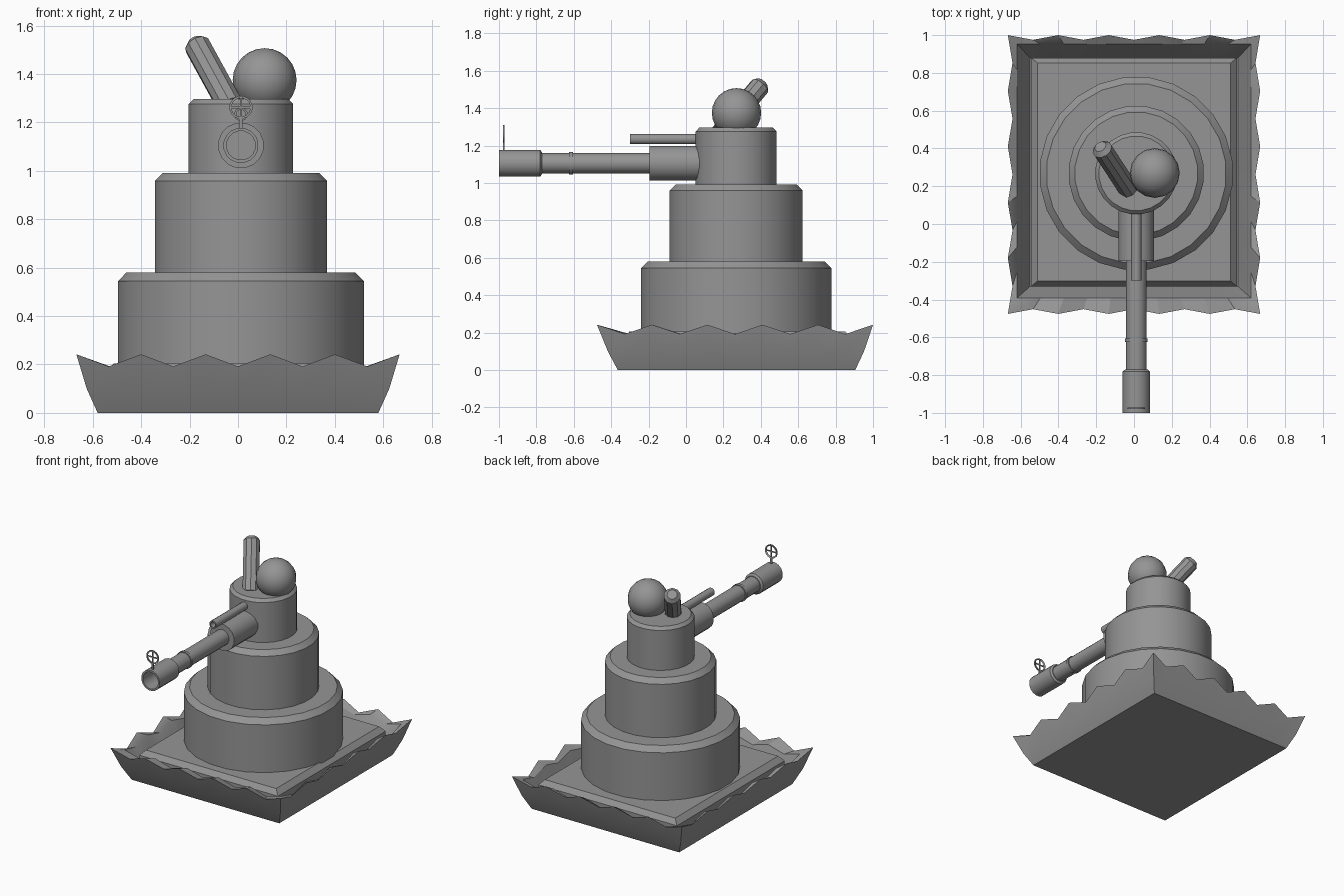
import bpy, bmesh, math
from mathutils import Vector

if "Cube" in bpy.data.objects:
    bpy.data.objects.remove(bpy.data.objects["Cube"], do_unlink=True)

grey = bpy.data.materials.new("plain grey")
grey.use_nodes = True
COLOUR = (0.3, 0.3, 0.3, 1)
grey.diffuse_color = COLOUR
grey.node_tree.nodes["Principled BSDF"].inputs["Base Color"].default_value = COLOUR

CX, CY = 0.012, 0.268      # axis of the tiers
GUN_Z = 1.105


def finish(name, bm, smooth=35):
    bmesh.ops.recalc_face_normals(bm, faces=bm.faces)
    mesh = bpy.data.meshes.new(name)
    bm.to_mesh(mesh)
    bm.free()
    obj = bpy.data.objects.new(name, mesh)
    bpy.context.collection.objects.link(obj)
    mesh.materials.append(grey)
    bpy.ops.object.select_all(action='DESELECT')
    obj.select_set(True)
    bpy.context.view_layer.objects.active = obj
    if smooth:
        bpy.ops.object.shade_smooth_by_angle(angle=math.radians(smooth))
    return obj


def lathe(name, profile, origin, axis, sides):
    """Turn (radius, distance) pairs around an axis and cap both ends."""
    bm = bmesh.new()
    turn = Vector(axis).to_track_quat('Z', 'Y')
    rings = []
    for r, d in profile:
        ring = []
        for i in range(sides):
            a = math.tau * (i + 0.5) / sides
            p = Vector((r * math.cos(a), r * math.sin(a), d))
            ring.append(bm.verts.new(turn @ p + Vector(origin)))
        rings.append(ring)
    for a, b in zip(rings, rings[1:]):
        for i in range(sides):
            j = (i + 1) % sides
            bm.faces.new((a[i], a[j], b[j], b[i]))
    bm.faces.new(rings[0])
    bm.faces.new(rings[-1])
    return finish(name, bm)


# Crust: a flared tray with a zigzag rim
def crust_loop(hx, hy, cy, z, wave=0, scallop=0, steps=10):
    corners = [(-1, -1), (1, -1), (1, 1), (-1, 1)]
    points = []
    for k in range(4):
        (x0, y0), (x1, y1) = corners[k], corners[(k + 1) % 4]
        for i in range(steps):
            t = i / steps
            x, y = x0 + (x1 - x0) * t, y0 + (y1 - y0) * t
            low = i % 2
            px, py = x * hx, y * hy
            if k % 2:
                px -= x * scallop * low
            else:
                py -= y * scallop * low
            points.append((px, py + cy, z - wave * low))
    return points


bm = bmesh.new()
loops = [crust_loop(0.58, 0.635, 0.27, 0),
         crust_loop(0.625, 0.685, 0.267, 0.1),
         crust_loop(0.668, 0.738, 0.262, 0.242, 0.05, 0.025),
         crust_loop(0.62, 0.672, 0.28, 0.215, 0.035),
         crust_loop(0.55, 0.605, 0.275, 0.04)]
rings = [[bm.verts.new(p) for p in loop] for loop in loops]
for a, b in zip(rings, rings[1:]):
    for i in range(len(a)):
        j = (i + 1) % len(a)
        bm.faces.new((a[i], a[j], b[j], b[i]))
bm.faces.new(rings[0])
bm.faces.new(rings[-1])
finish("crust", bm, 30)

# Filling slab with a chamfered top
bm = bmesh.new()
slab = []
for hx, hy, z in [(0.545, 0.605, 0.03), (0.545, 0.605, 0.17), (0.512, 0.578, 0.205)]:
    slab.append([bm.verts.new((sx * hx, sy * hy + 0.275, z))
                 for sx, sy in [(-1, -1), (1, -1), (1, 1), (-1, 1)]])
for a, b in zip(slab, slab[1:]):
    for i in range(4):
        bm.faces.new((a[i], a[(i + 1) % 4], b[(i + 1) % 4], b[i]))
bm.faces.new(slab[0])
bm.faces.new(slab[-1])
finish("filling_slab", bm, 0)

# Three stacked tiers
for name, r, low, top, bevel in [("bottom_tier", 0.513, 0.19, 0.58, 0.036),
                                 ("middle_tier", 0.359, 0.57, 0.992, 0.033),
                                 ("top_tier", 0.218, 0.98, 1.296, 0.02)]:
    lathe(name, [(r, low), (r, top - bevel), (r - bevel, top)], (CX, CY, 0), (0, 0, 1), 24)

# Ball and leaning stick on top
bm = bmesh.new()
bmesh.ops.create_uvsphere(bm, u_segments=16, v_segments=12, radius=0.132)
bmesh.ops.translate(bm, verts=bm.verts, vec=(0.11, 0.27, 1.375))
finish("ball", bm, 40)
foot, tip = Vector((-0.03, 0.185, 1.265)), Vector((-0.178, 0.41, 1.535))
length = (tip - foot).length
lathe("stick", [(0.055, 0), (0.055, length - 0.025), (0.033, length)], foot, tip - foot, 10)

# Gun: distances run forward from y = 0
gun = (CX, 0, GUN_Z)
forward = (0, -1, 0)
lathe("gun_mantlet", [(0.095, -0.12), (0.095, 0.195)], gun, forward, 16)
lathe("gun_barrel", [(0.055, 0.18), (0.055, 0.78)], gun, forward, 16)
lathe("barrel_ring", [(0.061, 0.605), (0.061, 0.625)], gun, forward, 16)
lathe("muzzle", [(0.06, 0.77), (0.073, 0.78), (0.073, 1.0), (0.06, 1.0), (0.06, 0.85)],
      gun, forward, 16)
lathe("small_barrel", [(0.028, -0.1), (0.028, 0.3), (0.019, 0.3), (0.019, 0.25)],
      (CX, 0, 1.234), forward, 12)

# Ring sight on the muzzle
SIGHT = Vector((CX, -0.975, 1.262))
lathe("sight_ring", [(0.039, -0.004), (0.048, -0.004), (0.048, 0.004), (0.039, 0.004),
                     (0.039, -0.004)], SIGHT, forward, 16)
ring = bpy.data.objects["sight_ring"].data
bm = bmesh.new()
bm.from_mesh(ring)
bmesh.ops.delete(bm, geom=[f for f in bm.faces if len(f.verts) > 4], context='FACES')
bmesh.ops.remove_doubles(bm, verts=bm.verts, dist=0.0001)
bm.to_mesh(ring)
bm.free()
for name, size, dz in [("sight_crossbar", (0.086, 0.006, 0.008), 0),
                       ("sight_upright", (0.008, 0.006, 0.086), 0),
                       ("sight_stem", (0.014, 0.008, 0.05), -0.068)]:
    bm = bmesh.new()
    bmesh.ops.create_cube(bm, size=1)
    bmesh.ops.scale(bm, vec=size, verts=bm.verts)
    bmesh.ops.translate(bm, verts=bm.verts, vec=SIGHT + Vector((0, 0, dz)))
    finish(name, bm, 0)
